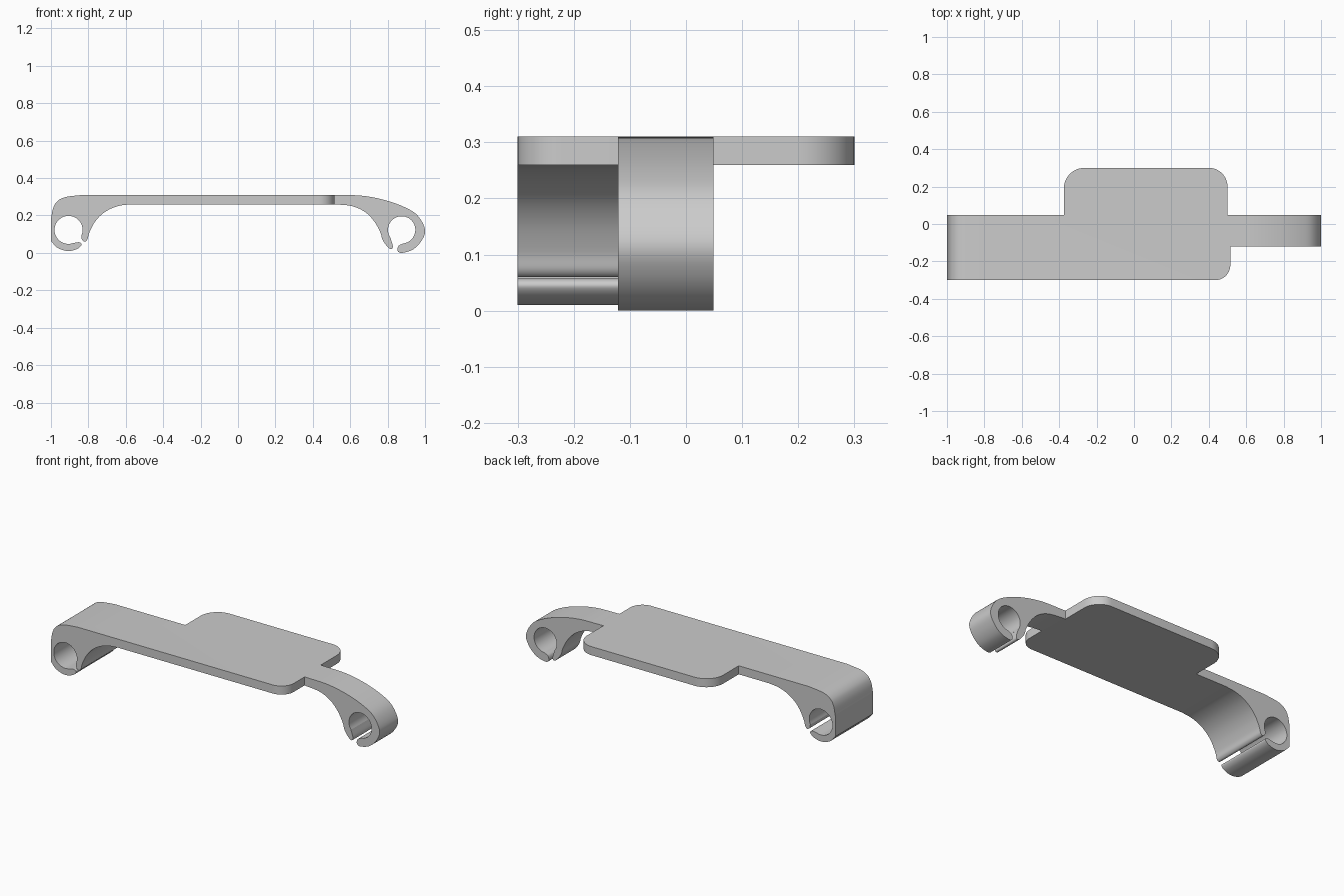
import bpy, bmesh
from math import cos, sin, radians
from mathutils import Vector

if "Cube" in bpy.data.objects:
    bpy.data.objects.remove(bpy.data.objects["Cube"])


def spline(pts, steps=6):
    """Smooth curve through 2D points."""
    p = [Vector(q) for q in pts]
    p = [2 * p[0] - p[1]] + p + [2 * p[-1] - p[-2]]
    out = []
    for a, b, c, d in zip(p, p[1:], p[2:], p[3:]):
        for i in range(steps):
            t = i / steps
            out.append(0.5 * (2 * b + (c - a) * t + (2 * a - 5 * b + 4 * c - d) * t * t
                              + (3 * b - a - 3 * c + d) * t ** 3))
    return out + [p[-2]]


def arc(cx, cy, r, a0, a1, n):
    return [Vector((cx + r * cos(radians(a0 + (a1 - a0) * i / n)),
                    cy + r * sin(radians(a0 + (a1 - a0) * i / n)))) for i in range(n + 1)]


def prism(name, outline, to3d, direction):
    """Extrude a closed 2D outline into a solid."""
    pts = []
    for q in outline:
        q = Vector(q)
        if not pts or (q - pts[-1]).length > 1e-4:
            pts.append(q)
    bm = bmesh.new()
    face = bm.faces.new([bm.verts.new(to3d(q)) for q in pts])
    ext = bmesh.ops.extrude_face_region(bm, geom=[face], use_keep_orig=True)
    bmesh.ops.translate(bm, vec=direction,
                        verts=[v for v in ext["geom"] if isinstance(v, bmesh.types.BMVert)])
    bmesh.ops.recalc_face_normals(bm, faces=bm.faces)
    me = bpy.data.meshes.new(name)
    bm.to_mesh(me)
    bm.free()
    ob = bpy.data.objects.new(name, me)
    bpy.context.collection.objects.link(ob)
    return ob


# Side profile (x, z): flat strap with an open clip ring at each end
side = [(-0.83, 0.31)]
side += spline([(0.516, 0.31), (0.66, 0.306), (0.783, 0.283), (0.89, 0.245), (0.96, 0.2),
                (1.0, 0.125), (0.982, 0.066), (0.935, 0.018), (0.875, 0.0), (0.853, 0.012),
                (0.858, 0.037), (0.881, 0.05)])                       # right outer wall and lip
side += arc(0.875, 0.123, 0.073, -85, 215, 40)                        # right bore
side += spline([(0.815, 0.081), (0.828, 0.037), (0.82, 0.021), (0.80, 0.032), (0.773, 0.07),
                (0.762, 0.107), (0.73, 0.166), (0.68, 0.218), (0.61, 0.25), (0.516, 0.26)])
side += spline([(-0.57, 0.26), (-0.63, 0.253), (-0.687, 0.233), (-0.735, 0.2), (-0.77, 0.158),
                (-0.796, 0.105), (-0.805, 0.072), (-0.819, 0.06), (-0.834, 0.07),
                (-0.838, 0.09)])                                      # left jaw
side += arc(-0.906, 0.123, 0.075, -26, 285, 40)                       # left bore
side += spline([(-0.887, 0.051), (-0.85, 0.057), (-0.837, 0.043), (-0.86, 0.021),
                (-0.91, 0.01), (-0.965, 0.027), (-1.0, 0.064)])       # left lip
side += spline([(-1.0, 0.18), (-0.988, 0.24), (-0.965, 0.277), (-0.92, 0.299), (-0.83, 0.31)])[:-1]
bracket = prism("clip_bracket", side, lambda q: (q.x, -0.5, q.y), (0, 1, 0))

# Plan outline (x, y): wide plate, broad left arm, narrow right arm
plan = [(-1.1, -0.3)]
plan += arc(0.435, -0.22, 0.08, -90, 0, 12)
plan += [(0.515, -0.121), (1.1, -0.121), (1.1, 0.049), (0.5, 0.049)]
plan += arc(0.4, 0.2, 0.1, 0, 90, 12)
plan += arc(-0.265, 0.19, 0.11, 90, 180, 12)
plan += [(-0.375, 0.049), (-1.1, 0.049)]
cutter = prism("plan_cutter", plan, lambda q: (q.x, q.y, -0.2), (0, 0, 0.8))
cutter.hide_render = True

# Keep only what lies inside both outlines
mod = bracket.modifiers.new("plan_trim", 'BOOLEAN')
mod.operation = 'INTERSECT'
mod.solver = 'EXACT'
mod.object = cutter
bpy.context.view_layer.objects.active = bracket
bracket.select_set(True)
bpy.ops.object.modifier_apply(modifier=mod.name)
bpy.data.objects.remove(cutter)
bpy.ops.object.shade_smooth_by_angle(angle=radians(30))
